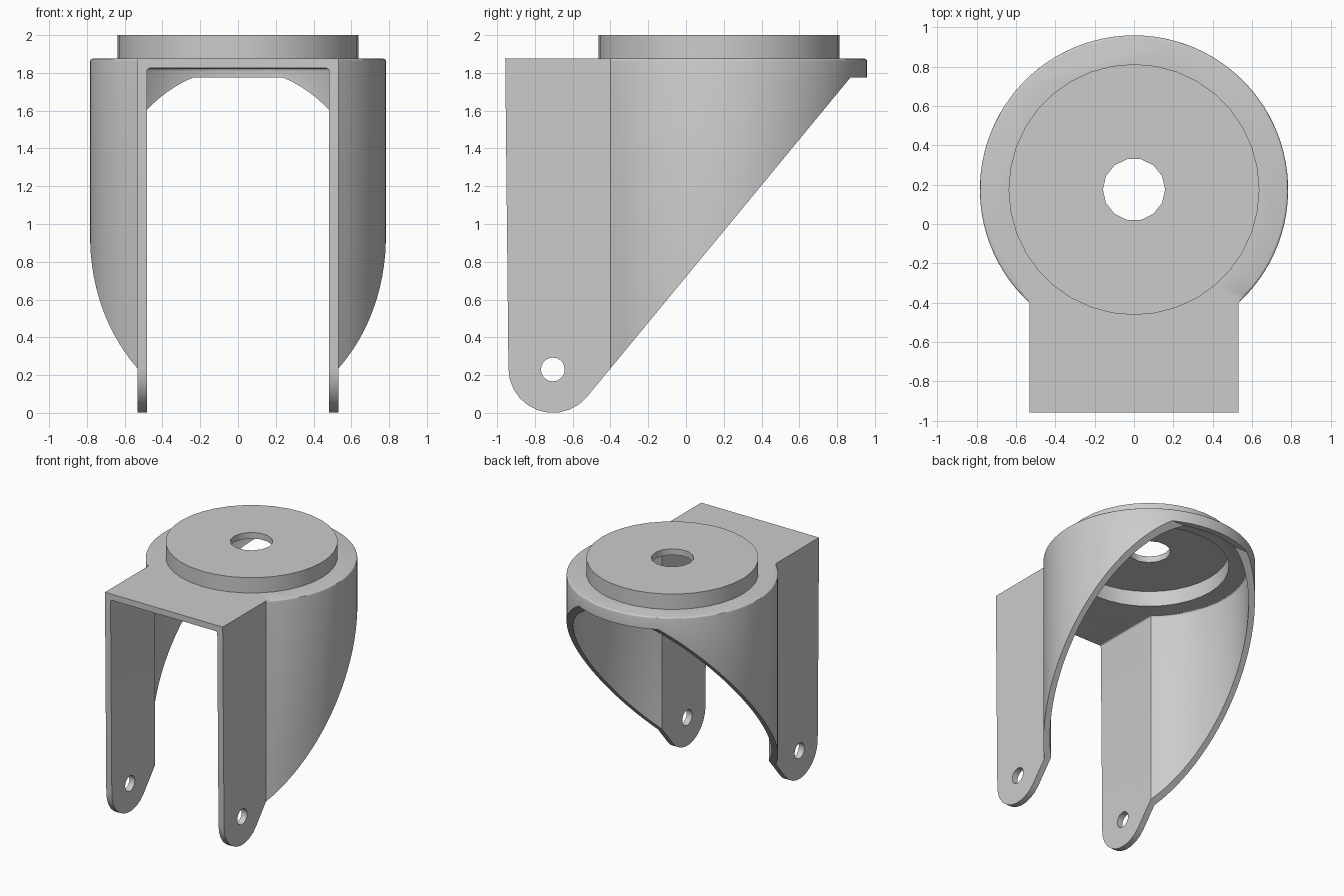
import bpy, bmesh, math
from mathutils import Vector

if "Cube" in bpy.data.objects:
    bpy.data.objects.remove(bpy.data.objects["Cube"])

CY = 0.175          # centre of the round swivel housing
AXLE = (-0.705, 0.235)
TOP, WALL = 1.875, 0.05

grey = bpy.data.materials.new("plain grey")
grey.use_nodes = True
grey.diffuse_color = (0.6, 0.6, 0.6, 1)
grey.node_tree.nodes["Principled BSDF"].inputs["Base Color"].default_value = (0.6, 0.6, 0.6, 1)


def prism(name, points, direction, rim=0.0, rim_test=None):
    """Extrude a closed 3D outline; optionally round chosen far-end edges."""
    bm = bmesh.new()
    base = bm.faces.new([bm.verts.new(p) for p in points])
    ext = bmesh.ops.extrude_face_region(bm, geom=[base])["geom"]
    far = [v for v in ext if isinstance(v, bmesh.types.BMVert)]
    bmesh.ops.translate(bm, verts=far, vec=direction)
    bmesh.ops.recalc_face_normals(bm, faces=bm.faces)
    if rim:
        edges = [e for e in ext if isinstance(e, bmesh.types.BMEdge)
                 and all(rim_test(v.co) for v in e.verts)]
        bmesh.ops.bevel(bm, geom=edges, offset=rim, segments=3, profile=0.5, affect='EDGES')
    mesh = bpy.data.meshes.new(name)
    bm.to_mesh(mesh)
    bm.free()
    mesh.materials.append(grey)
    ob = bpy.data.objects.new(name, mesh)
    bpy.context.collection.objects.link(ob)
    return ob


def keyhole(radius, half_width, front, z, steps=72):
    """Round housing outline running into a straight-sided fork."""
    a = -math.acos(half_width / radius)
    sweep = math.pi - 2 * a
    arc = [Vector((radius * math.cos(a + sweep * i / steps),
                   CY + radius * math.sin(a + sweep * i / steps), z)) for i in range(steps + 1)]
    return [Vector((half_width, front, z))] + arc + [Vector((-half_width, front, z))]


def disc(name, radius, z0, z1, sides):
    pts = [Vector((radius * math.cos(math.tau * i / sides),
                   CY + radius * math.sin(math.tau * i / sides), z0)) for i in range(sides)]
    return prism(name, pts, (0, 0, z1 - z0))


def combine(ob, tool, operation):
    """Boolean with a helper, bake the result and drop the helper."""
    tool.hide_render = True
    mod = ob.modifiers.new("cut", 'BOOLEAN')
    mod.operation, mod.object, mod.solver = operation, tool, 'EXACT'
    graph = bpy.context.evaluated_depsgraph_get()
    baked = bpy.data.meshes.new_from_object(ob.evaluated_get(graph))
    ob.modifiers.clear()
    ob.data = baked
    bpy.data.objects.remove(tool)


# Outer shell with a softened round rim
fork = prism("caster_fork", keyhole(0.783, 0.532, -1.2, 0), (0, 0, TOP),
             0.012, lambda co: co.y > -0.41)

# Side silhouette: near-upright front, rounded axle end, sloping back, short lip
side = [(-0.957, 2.2), (-0.957, TOP)]
r = AXLE[1]
side += [(AXLE[0] + r * math.cos(t), AXLE[1] + r * math.sin(t))
         for t in [math.radians(180 + 140.6 * i / 10) for i in range(11)]]
side += [(0.87, 1.775), (1.2, 1.775), (1.2, 2.2)]
combine(fork, prism("side_trim", [Vector((-1, y, z)) for y, z in side], (2, 0, 0)), 'INTERSECT')

# Raised swivel cap
combine(fork, disc("swivel_cap", 0.637, TOP - 0.03, 2.0, 36), 'UNION')

# Hollow inside, cap recess, centre hole
combine(fork, prism("wheel_space", keyhole(0.735, 0.482, -1.4, -0.2), (0, 0, TOP - WALL + 0.2),
                    0.015, lambda co: True), 'DIFFERENCE')
combine(fork, disc("cap_recess", 0.59, 1.7, 1.95, 36), 'DIFFERENCE')
combine(fork, disc("centre_hole", 0.158, 1.6, 2.2, 14), 'DIFFERENCE')

# Axle hole through both legs
ring = [Vector((-1, AXLE[0] + 0.063 * math.cos(math.tau * i / 20),
                AXLE[1] - 0.005 + 0.063 * math.sin(math.tau * i / 20))) for i in range(20)]
combine(fork, prism("axle_hole", ring, (2, 0, 0)), 'DIFFERENCE')

# Smooth curved walls, keep hard edges
bpy.ops.object.select_all(action='DESELECT')
fork.select_set(True)
bpy.context.view_layer.objects.active = fork
bpy.ops.object.shade_smooth_by_angle(angle=math.radians(30))
